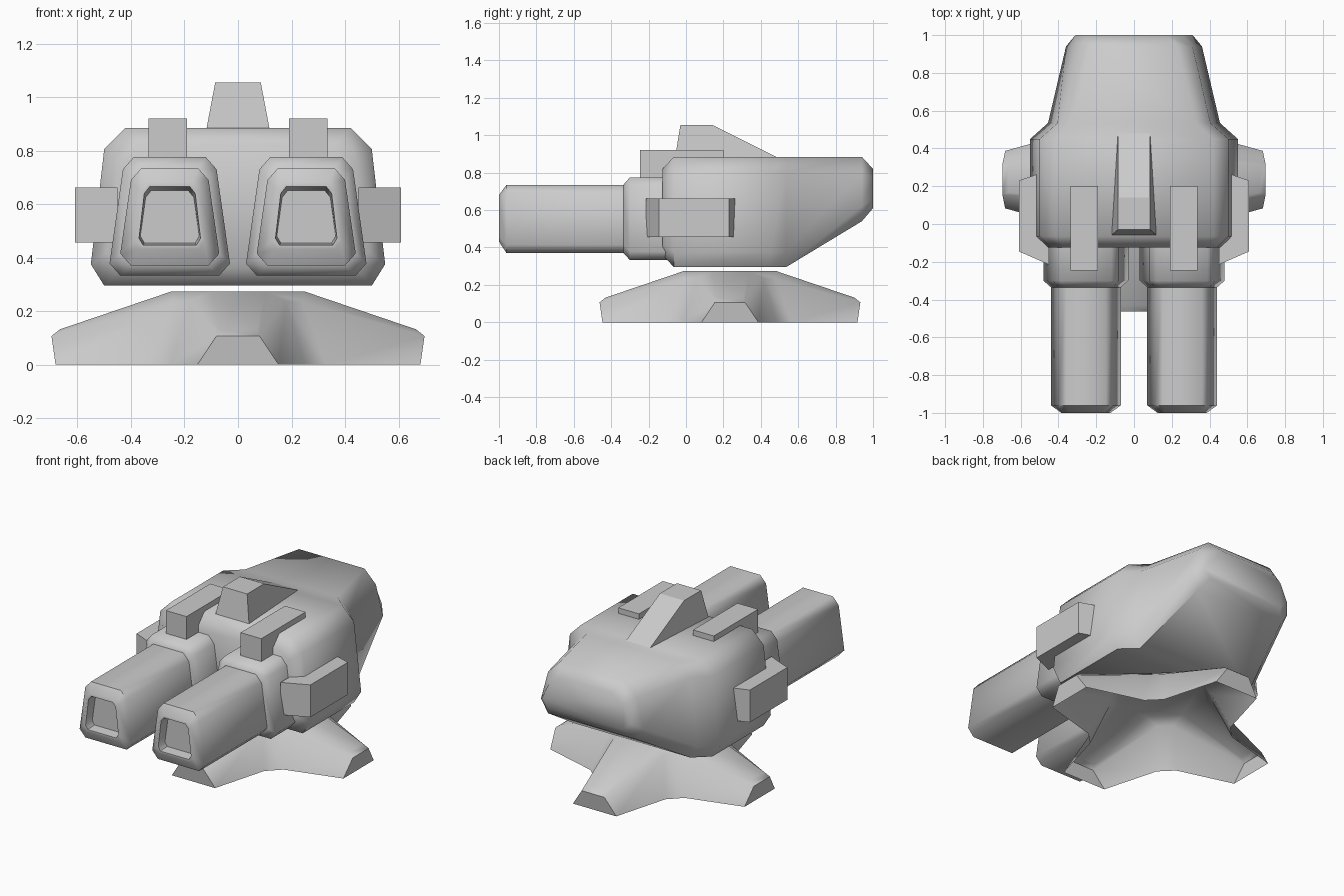
import bpy, bmesh
from math import radians
from mathutils import Matrix, Vector

old = bpy.data.objects.get("Cube")
if old:
    bpy.data.objects.remove(old)

grey = bpy.data.materials.new("plain_grey")
grey.use_nodes = True
grey.diffuse_color = (0.6, 0.6, 0.6, 1)
grey.node_tree.nodes["Principled BSDF"].inputs["Base Color"].default_value = (0.6, 0.6, 0.6, 1)


def finish(name, bm, angle=50, closed=True):
    """Turn a bmesh into a shaded object."""
    if closed:
        bmesh.ops.recalc_face_normals(bm, faces=bm.faces)
    me = bpy.data.meshes.new(name)
    bm.to_mesh(me)
    bm.free()
    me.materials.append(grey)
    me.shade_smooth()
    me.set_sharp_from_angle(angle=radians(angle))
    ob = bpy.data.objects.new(name, me)
    bpy.context.collection.objects.link(ob)
    return ob


def loft(name, rings, angle=50):
    """Skin a row of matching closed rings and cap both ends."""
    bm = bmesh.new()
    loops = [[bm.verts.new(p) for p in ring] for ring in rings]
    n = len(loops[0])
    for a, b in zip(loops, loops[1:]):
        for i in range(n):
            j = (i + 1) % n
            bm.faces.new((a[i], a[j], b[j], b[i]))
    bm.faces.new(loops[0])
    bm.faces.new(loops[-1])
    return finish(name, bm, angle)


def section(y, z0, z1, halves, cut, cx=0):
    """Symmetric chamfered section: half widths from bottom to top."""
    heights = (z0, z0 + cut, z1 - cut, z1)
    right = [(cx + w, y, z) for w, z in zip(halves, heights)]
    left = [(cx - w, y, z) for w, z in zip(halves, heights)]
    return right + left[::-1]


# Hull
def hull_ring(y, width, z0, z1, cut=0.08):
    halves = (width - 0.05, width, width - 0.05, width - 0.13)
    return section(y, z0, z1, halves, cut)


loft("hull", [
    hull_ring(-0.125, 0.49, 0.36, 0.82, 0.06),
    hull_ring(-0.065, 0.55, 0.295, 0.885),
    hull_ring(0.45, 0.55, 0.295, 0.885),
    hull_ring(0.535, 0.455, 0.295, 0.885),
    hull_ring(0.94, 0.36, 0.54, 0.885),
    hull_ring(1.0, 0.31, 0.61, 0.82, 0.05),
])

# Twin cannons with collars and recessed muzzles
for side, s in (("left", 1), ("right", -1)):
    cx = 0.255 * s
    barrel = (0.145, 0.185, 0.145, 0.105)
    rim = (0.11, 0.13, 0.105, 0.085)
    hole = (0.1, 0.115, 0.095, 0.075)
    loft(side + "_barrel", [
        section(-0.3, 0.37, 0.735, barrel, 0.045, cx),
        section(-0.96, 0.37, 0.735, barrel, 0.045, cx),
        section(-1.0, 0.432, 0.68, rim, 0.03, cx),
        section(-1.0, 0.447, 0.665, hole, 0.025, cx),
        section(-0.94, 0.455, 0.65, [w - 0.005 for w in hole], 0.025, cx),
    ])
    collar = (0.185, 0.225, 0.175, 0.135)
    loft(side + "_collar", [
        section(-0.08, 0.333, 0.775, collar, 0.045, cx),
        section(-0.3, 0.333, 0.775, collar, 0.045, cx),
        section(-0.335, 0.37, 0.735, barrel, 0.045, cx),
    ])

    # Sight box above each cannon
    x0, x1 = 0.19 * s, 0.335 * s
    loft(side + "_sight_box", [
        [(x0, y, 0.77), (x1, y, 0.77), (x1, y, 0.92), (x0, y, 0.92)]
        for y in (-0.245, 0.2)], 30)

    # Side pod
    outline = [(0.45, -0.215), (0.61, -0.145), (0.61, 0.23), (0.45, 0.285)]
    loft(side + "_side_pod", [
        [(x * s, y, z) for x, y in outline] for z in (0.457, 0.662)], 15)

# Top fin
fin = [(-0.06, 0.87, 0.12), (-0.03, 1.055, 0.085),
       (0.14, 1.055, 0.085), (0.49, 0.88, 0.085)]
loft("top_fin", [[(s * w, y, z) for y, z, w in fin] for s in (-1, 1)], 15)

# Four-legged base, open underneath: one leg turned four times
leg = {
    "top": (0.25, 0.1, 0.273), "knee": (0.665, 0.07, 0.132),
    "tip": (0.697, 0.08, 0.107), "foot": (0.682, 0.152, 0),
    "crook": (0.24, 0.18, 0.235), "root": (0.33, 0.25, 0),
}
bm = bmesh.new()
legs = []
for k in range(4):
    turn = Matrix.Translation((0, 0.235, 0)) @ Matrix.Rotation(radians(90 * k), 4, "Z")
    legs.append({(n, s): bm.verts.new(turn @ Vector((x, y * s, z)))
                 for n, (x, y, z) in leg.items() for s in (1, -1)})
for k, a in enumerate(legs):
    b = legs[(k + 1) % 4]
    # Upper face, toe slope and toe
    for p, q in (("top", "knee"), ("knee", "tip"), ("tip", "foot")):
        bm.faces.new((a[p, -1], a[q, -1], a[q, 1], a[p, 1]))
    # Flanks
    for s in (1, -1):
        for names in (("top", "knee", "tip", "crook"), ("crook", "tip", "foot", "root")):
            bm.faces.new([a[n, s] for n in names][::s])
    # Valley towards the next leg
    bm.faces.new((a["top", 1], a["crook", 1], b["crook", -1], b["top", -1]))
    bm.faces.new((a["crook", 1], a["root", 1], b["root", -1], b["crook", -1]))
bm.faces.new([a["top", s] for a in legs for s in (-1, 1)])
bmesh.ops.recalc_face_normals(bm, faces=bm.faces)
finish("leg_base", bm, 40, closed=False)
